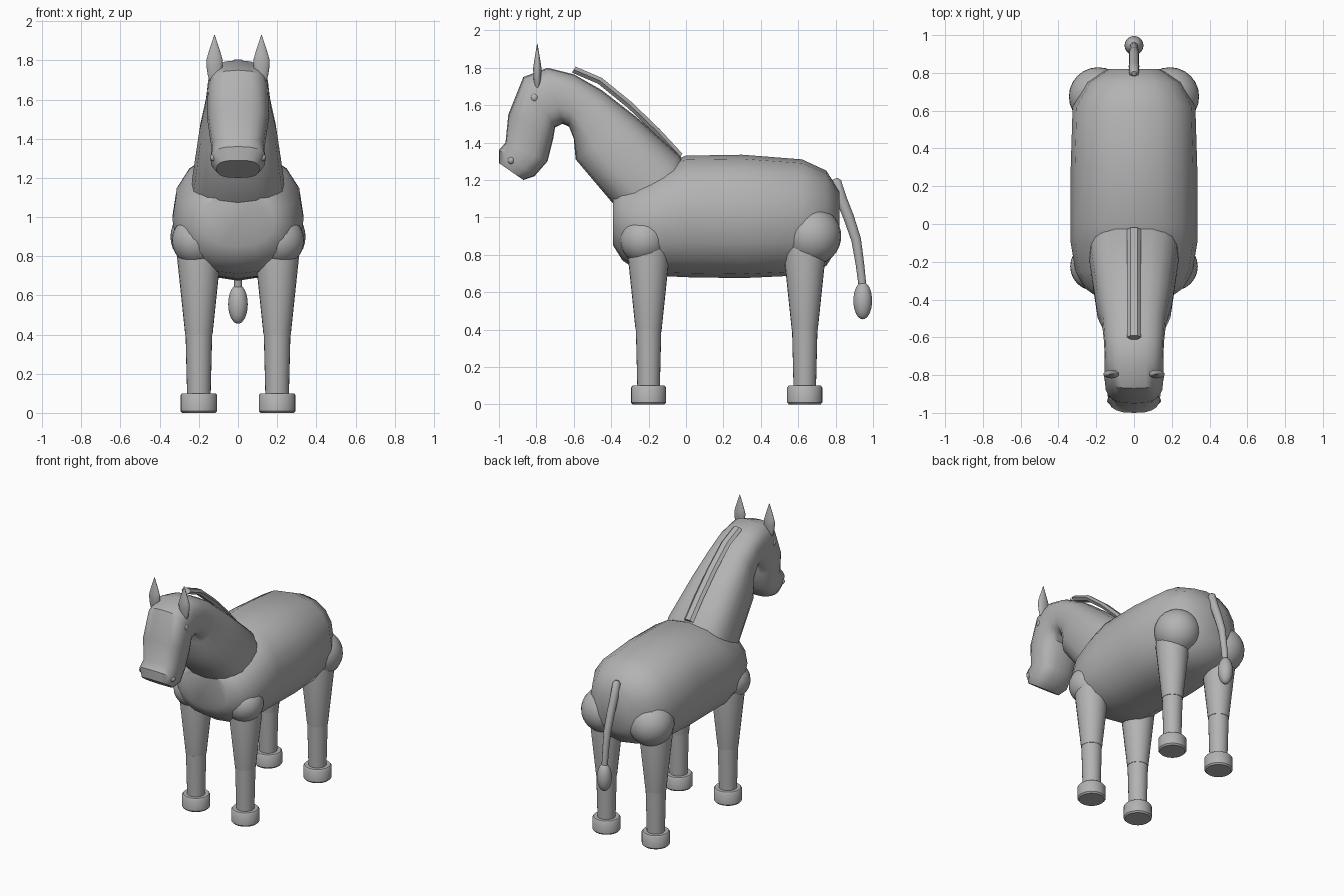
import bpy, bmesh, math
from mathutils import Vector

cube = bpy.data.objects.get("Cube")
if cube:
    bpy.data.objects.remove(cube, do_unlink=True)

grey = bpy.data.materials.new("plain grey")
grey.use_nodes = True
colour = (0.45, 0.45, 0.45, 1)
grey.diffuse_color = colour
grey.node_tree.nodes["Principled BSDF"].inputs["Base Color"].default_value = colour


def finish(name, bm, angle=40):
    """Turn a bmesh into a shaded, coloured object."""
    bmesh.ops.recalc_face_normals(bm, faces=bm.faces)
    mesh = bpy.data.meshes.new(name)
    bm.to_mesh(mesh)
    bm.free()
    mesh.materials.append(grey)
    obj = bpy.data.objects.new(name, mesh)
    bpy.context.collection.objects.link(obj)
    bpy.ops.object.select_all(action="DESELECT")
    obj.select_set(True)
    bpy.context.view_layer.objects.active = obj
    if angle:
        bpy.ops.object.shade_smooth_by_angle(angle=math.radians(angle))
    return obj


def loft(name, sections, sides, power=2.0, turn=0.0, angle=40):
    """Skin rings given as (upper point, lower point, half width) in the y-z plane."""
    bm = bmesh.new()
    rings = []
    for upper, lower, half in sections:
        up, low = Vector((0, *upper)), Vector((0, *lower))
        ring = []
        for i in range(sides):
            a = math.tau * (i + turn) / sides
            c, s = math.cos(a), math.sin(a)
            x = math.copysign(abs(s) ** (2 / power), s) * half
            t = math.copysign(abs(c) ** (2 / power), c)
            p = (up + low) / 2 + (up - low) / 2 * t
            ring.append(bm.verts.new((x, p.y, p.z)))
        rings.append(ring)
    for a, b in zip(rings, rings[1:]):
        for i in range(sides):
            j = (i + 1) % sides
            bm.faces.new((a[i], a[j], b[j], b[i]))
    bm.faces.new(rings[0])
    bm.faces.new(rings[-1])
    return finish(name, bm, angle)


def ball(name, centre, radii, taper=0.0):
    """Ellipsoid, optionally drawn to a point at the top."""
    bm = bmesh.new()
    bmesh.ops.create_uvsphere(bm, u_segments=24, v_segments=16, radius=1)
    for v in bm.verts:
        k = 1 - taper * max(v.co.z, 0)
        v.co = Vector((v.co.x * radii[0] * k, v.co.y * radii[1] * k,
                       v.co.z * radii[2])) + Vector(centre)
    return finish(name, bm, 60)


def turned(name, centre, profile):
    """Stack of circles (height, radius) around a vertical axis."""
    bm = bmesh.new()
    n, rings = 24, []
    for z, r in profile:
        rings.append([bm.verts.new((centre[0] + r * math.cos(math.tau * i / n),
                                    centre[1] + r * math.sin(math.tau * i / n), z))
                      for i in range(n)])
    for a, b in zip(rings, rings[1:]):
        for i in range(n):
            j = (i + 1) % n
            bm.faces.new((a[i], a[j], b[j], b[i]))
    bm.faces.new(rings[0])
    bm.faces.new(rings[-1])
    return finish(name, bm)


# Barrel-shaped trunk: y, bottom, top, half width
trunk = [(-.39, .85, 1.12, .19), (-.34, .77, 1.17, .26), (-.25, .71, 1.21, .31),
         (-.1, .685, 1.29, .335), (0, .68, 1.33, .335), (.3, .675, 1.335, .335),
         (.62, .69, 1.31, .325), (.75, .74, 1.25, .25), (.82, .85, 1.14, .14)]
loft("body", [((y, top), (y, low), w) for y, low, top, w in trunk], 16, 2.3)

# Neck bending over into the head
loft("neck_and_head", [
    ((.02, 1.22), (-.28, .97), .24), ((-.03, 1.33), (-.37, 1.05), .235),
    ((-.27, 1.54), (-.59, 1.31), .2), ((-.45, 1.68), (-.6, 1.42), .17),
    ((-.6, 1.765), (-.625, 1.485), .16), ((-.74, 1.8), (-.66, 1.5), .155),
    ((-.87, 1.75), (-.7, 1.48), .155), ((-.95, 1.55), (-.71, 1.42), .155),
    ((-.965, 1.4), (-.74, 1.3), .135), ((-1, 1.36), (-.81, 1.22), .14),
    ((-1, 1.29), (-.87, 1.2), .11)], 20, 2.7)

# Mane bar along the crest
crest = [(-.6, 1.79), (-.46, 1.73), (-.3, 1.6), (-.15, 1.455), (-.03, 1.325)]
loft("mane", [((y + .012, z + .018), (y - .012, z - .018), .037) for y, z in crest],
     6, turn=.5, angle=20)

# Tail with a tuft
tail = [(.797, 1.207, .012), (.803, 1.19, .026), (.83, 1.1, .028),
        (.87, 1, .027), (.91, .88, .025), (.93, .75, .022), (.945, .62, .02)]
loft("tail", [((y + r, z + r * .35), (y - r, z - r * .35), r) for y, z, r in tail], 12)
ball("tail_tuft", (0, .945, .555), (.05, .05, .1))

for side, s in (("left", 1), ("right", -1)):
    # Legs, joints and hooves
    for end, y, joint, r in (("front", -.2, (.21, -.225, .88), .128),
                             ("hind", .635, (.19, .675, .9), .155)):
        tag = f"{end}_{side}"
        ball(tag + "_joint", (s * joint[0], joint[1], joint[2]), (r, r, r))
        turned(tag + "_leg", (s * .2, y),
               [(.08, .06), (.4, .068), (.401, .07), (.8, .112), (.86, .105)])
        turned(tag + "_hoof", (s * .2, y),
               [(0, .085), (.01, .094), (.09, .094), (.1, .086)])
    # Face details
    ball(side + "_ear", (s * .12, -.795, 1.8), (.042, .022, .13), .75)
    ball(side + "_eye", (s * .137, -.81, 1.64), (.022, .022, .025))
    ball(side + "_nostril", (s * .125, -.935, 1.305), (.018, .018, .02))
